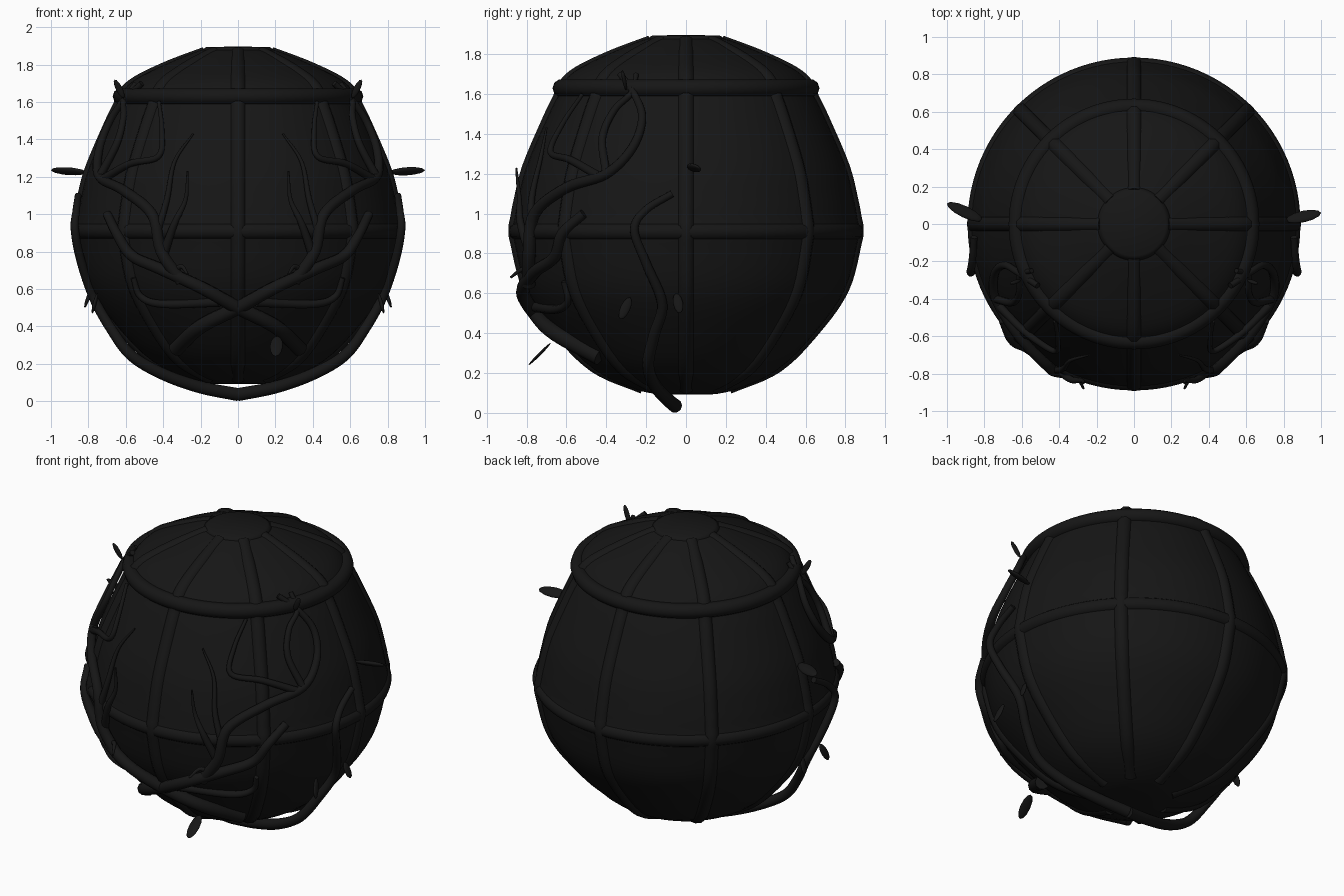
import bpy, bmesh
from math import sin, cos, pi, sqrt
from mathutils import Vector, Matrix

if "Cube" in bpy.data.objects:
    bpy.data.objects.remove(bpy.data.objects["Cube"])

black = bpy.data.materials.new("black")
black.diffuse_color = (0.008, 0.008, 0.008, 1)
black.use_nodes = True
black.node_tree.nodes["Principled BSDF"].inputs["Base Color"].default_value = black.diffuse_color

# Outline of the orb (radius, height), rib tops
RIB = [(0, .09), (.22, .105), (.47, .215), (.67, .415), (.81, .62), (.872, .85), (.882, .92),
       (.872, .98), (.855, 1.07), (.81, 1.245), (.70, 1.50), (.65, 1.60), (.63, 1.655),
       (.555, 1.725), (.38, 1.81), (.18, 1.885), (0, 1.89)]


def radius_at(z):
    for (r0, z0), (r1, z1) in zip(RIB, RIB[1:]):
        if z0 <= z <= z1:
            return r0 + (r1 - r0) * (z - z0) / (z1 - z0)
    return 0


def smooth(points, n=6):
    # Catmull-Rom resampling
    p = [Vector(q) for q in points]
    p = [2 * p[0] - p[1]] + p + [2 * p[-1] - p[-2]]
    out = []
    for a, b, c, d in zip(p, p[1:], p[2:], p[3:]):
        for i in range(n):
            t = i / n
            out.append(.5 * (2 * b + (c - a) * t + (2 * a - 5 * b + 4 * c - d) * t * t
                             + (3 * b - a - 3 * c + d) * t ** 3))
    return out + [p[-2]]


def finish(name, bm):
    me = bpy.data.meshes.new(name)
    bmesh.ops.recalc_face_normals(bm, faces=bm.faces)
    bm.to_mesh(me)
    bm.free()
    ob = bpy.data.objects.new(name, me)
    bpy.context.collection.objects.link(ob)
    me.materials.append(black)
    me.shade_smooth()
    return ob


def lathe(name, prof, seg=96):
    bm = bmesh.new()
    vs = [bm.verts.new((r, 0, z)) for r, z in prof]
    es = [bm.edges.new(e) for e in zip(vs, vs[1:])]
    bmesh.ops.spin(bm, geom=vs + es, cent=(0, 0, 0), axis=(0, 0, 1), angle=2 * pi, steps=seg)
    bmesh.ops.remove_doubles(bm, verts=bm.verts, dist=1e-4)
    return finish(name, bm)


def tube(name, pts, r0, r1=None, cyclic=False, order=True):
    r1 = r0 if r1 is None else r1
    cu = bpy.data.curves.new(name, "CURVE")
    cu.dimensions = "3D"
    cu.bevel_depth = 1
    cu.bevel_resolution = 3
    cu.use_fill_caps = True
    path = [Vector(p) for p in pts] if cyclic else smooth(pts)
    sp = cu.splines.new("POLY")
    sp.points.add(len(path) - 1)
    for i, p in enumerate(path):
        sp.points[i].co = (*p, 1)
        sp.points[i].radius = r0 + (r1 - r0) * i / (len(path) - 1)
    sp.use_cyclic_u = cyclic
    sp.use_smooth = True
    cu.materials.append(black)
    ob = bpy.data.objects.new(name, cu)
    bpy.context.collection.objects.link(ob)


def front(x, z, off=.02):
    # point on the front of the orb, lifted by off
    r = radius_at(z) + off
    return (x, -sqrt(max(r * r - x * x, 0)), z)


def side(y, z, off=.02):
    # point on the right side of the orb
    r = radius_at(z) + off
    return (sqrt(max(r * r - y * y, 0)), y, z)


def flip(p):
    return (-p[0], p[1], p[2])


def both(name, pts, r0, r1):
    tube(name + "_right", pts, r0, r1)
    tube(name + "_left", [flip(p) for p in pts], r0, r1)


def leaf(name, a, b, width, thick, up):
    a, b = Vector(a), Vector(b)
    d = b - a
    x = d.normalized()
    y = Vector(up).cross(x).normalized()
    rot = Matrix((x, y, x.cross(y))).transposed().to_4x4()
    bm = bmesh.new()
    bmesh.ops.create_uvsphere(bm, u_segments=12, v_segments=8, radius=1)
    size = Matrix.Diagonal((d.length / 2, width / 2, thick / 2, 1))
    bm.transform(Matrix.Translation((a + b) / 2) @ rot @ size)
    finish(name, bm)


# Orb panels, slightly below the rib tops
panels = [(v.x, v.z) for v in smooth([(max(r - .012, 0), 0, z) for r, z in RIB], 4)]
panels[0] = (0, .092)
lathe("orb", panels)
lathe("top_hub", [(0, 1.897), (.17, 1.894), (.195, 1.878), (.18, 1.83)], 48)

# Meridian ribs
for k in range(8):
    a = k * pi / 4
    prof = []
    for r, z in RIB[1:-1]:
        n = Vector((r, z - .95)).normalized() * .033
        prof.append(((r - n.x) * cos(a), (r - n.x) * sin(a), z - n.y))
    tube(f"meridian_rib_{k}", prof, .045)

# Horizontal ribs
for name, r, z, t in (("waist_rib", .845, .91, .045), ("cap_rib", .625, 1.63, .045)):
    tube(name, [(r * cos(i * pi / 48), r * sin(i * pi / 48), z) for i in range(96)], t, cyclic=True)

# Heavy stems rising from beneath and around the sides
both("under_stem", [(0, -.055, .036), (.2, -.1, .075), (.4, -.16, .145), (.57, -.19, .245),
                    (.68, -.16, .39), (.77, -.12, .55), (.84, -.2, .75), (.873, -.26, .92),
                    (.865, -.2, 1.02), (.855, -.07, 1.1)], .036, .018)

# Stems crossing over the front
both("cross_stem", [front(-.33, .28, .01), front(-.2, .4, .03), front(0, .5, .03), front(.2, .61, .04),
                    front(.42, .71, .03), front(.57, .78), front(.65, .9), front(.7, 1.0, 0)],
     .042, .024)
both("low_stem", [front(.1, .53, .01), front(.4, .52), front(.52, .56), front(.56, .66, .01)],
     .026, .014)

# Climbing stems with a loop near the shoulders
both("climbing_stem", [front(.3, .64, .03), front(.41, .8, .03), front(.46, 1.0), side(-.6, 1.13),
                       side(-.4, 1.2), side(-.27, 1.33), side(-.22, 1.48), side(-.26, 1.6),
                       side(-.33, 1.7, .03)], .034, .016)
both("loop_stem", [side(-.4, 1.2), side(-.42, 1.38), side(-.36, 1.52), side(-.27, 1.61),
                   side(-.25, 1.7)], .022, .013)
both("shoulder_stem", [side(-.44, 1.19), side(-.58, 1.27), side(-.68, 1.31), side(-.62, 1.45),
                       side(-.52, 1.6)], .022, .01)

# Thin twigs on the front
both("short_twig", [front(.4, .78), front(.34, .95), front(.28, 1.08, .03), front(.27, 1.23, .08)],
     .026, .005)
both("tall_twig", [front(.44, .88), front(.38, 1.08, .01), front(.34, 1.28, .01),
                   front(.24, 1.43, .01)], .022, .005)

# Thorns and small leaves
for s, tag in ((1, "right"), (-1, "left")):
    leaf("shoulder_thorn_" + tag, (s * .61, -.3, 1.62), (s * .66, -.32, 1.72), .035, .02, (0, 1, 0))
    leaf("side_leaf_" + tag, (s * .81, .02, 1.225), (s * 1.0, .06 if s > 0 else .11, 1.235),
         .07, .03, (0, .6, 1))
    leaf("low_thorn_" + tag, (s * .785, -.05, .6), (s * .82, -.03, .5), .05, .02, (1, 0, 0))
    leaf("rear_thorn_" + tag, (s * .75, -.28, .58), (s * .78, -.33, .47), .05, .02, (1, 0, 0))
    tube("hook_" + tag, [front(s * .34, .7, .02), (s * .3, -.82, .72), (s * .27, -.88, .68)], .018, .006)
leaf("hanging_leaf", (.21, -.68, .35), (.2, -.79, .24), .07, .015, (0, -.7, .7))
